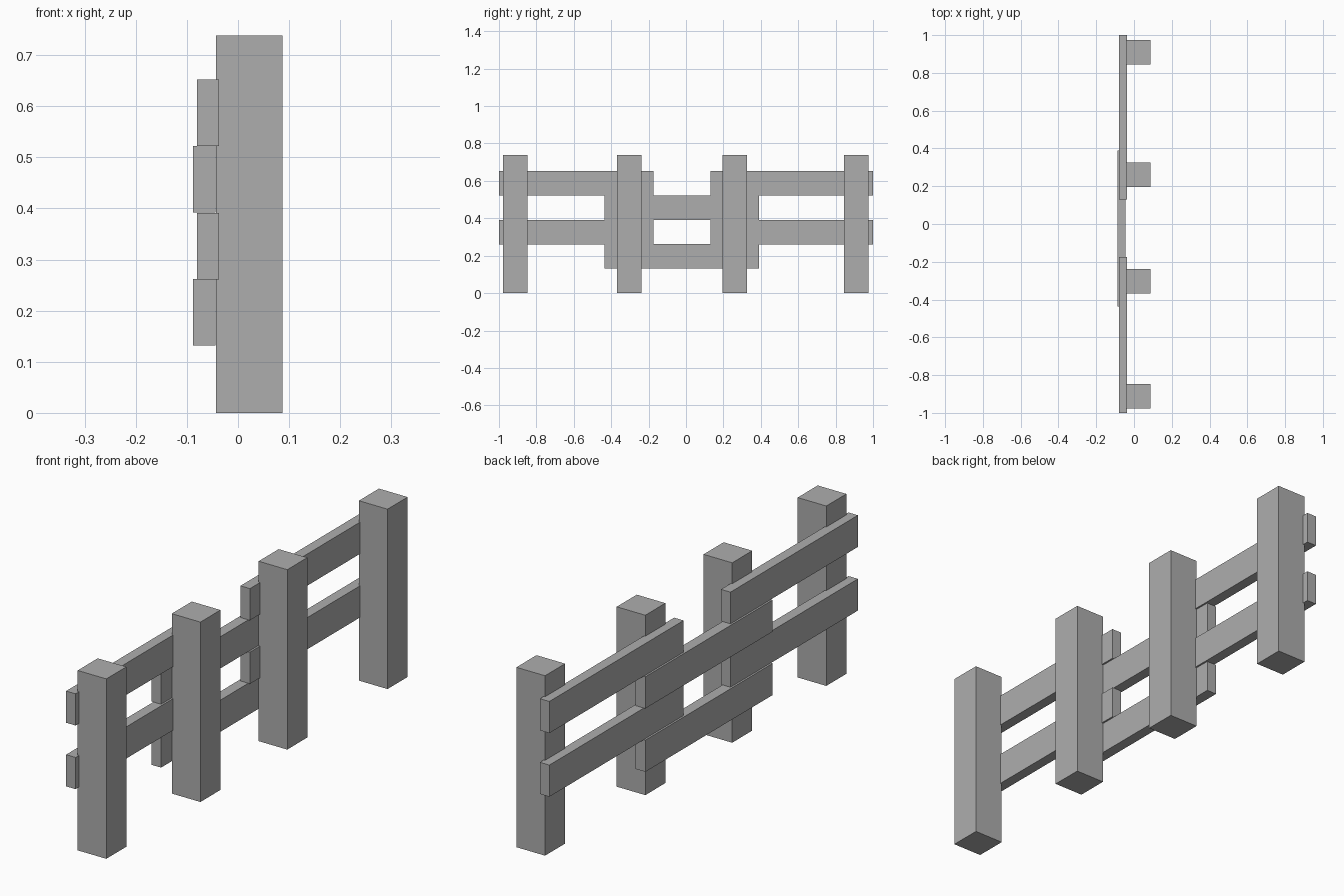
import bpy

if "Cube" in bpy.data.objects:
    bpy.data.objects.remove(bpy.data.objects["Cube"])

# Dark grey wood
wood = bpy.data.materials.new("dark_grey")
wood.diffuse_color = (0.42, 0.42, 0.42, 1)
wood.use_nodes = True
wood.node_tree.nodes["Principled BSDF"].inputs["Base Color"].default_value = wood.diffuse_color


def box(name, x, y, z):
    """Box from (min, max) ranges on each axis."""
    bpy.ops.mesh.primitive_cube_add(size=1, location=[(a + b) / 2 for a, b in (x, y, z)])
    ob = bpy.context.object
    ob.name = name
    ob.scale = [b - a for a, b in (x, y, z)]
    bpy.ops.object.transform_apply(location=False, rotation=False, scale=True)
    ob.data.materials.append(wood)
    return ob


PLANK_H = 0.13

# Four square posts
for i, yc in enumerate((-0.913, -0.303, 0.26, 0.91)):
    box(f"post_{i + 1}", (-0.043, 0.087), (yc - 0.065, yc + 0.065), (0, 0.738))

# Outer rails, two per side, slightly let into the posts
for side, y in (("near", (-1.0, -0.174)), ("far", (0.13, 1.0))):
    for level, z in (("lower", 0.261), ("upper", 0.522)):
        box(f"{side}_{level}_rail", (-0.08, -0.037), y, (z, z + PLANK_H))

# Middle rails, set lower and a little further out
for level, z in (("lower", 0.132), ("upper", 0.392)):
    box(f"middle_{level}_rail", (-0.088, -0.044), (-0.436, 0.389), (z, z + PLANK_H))
